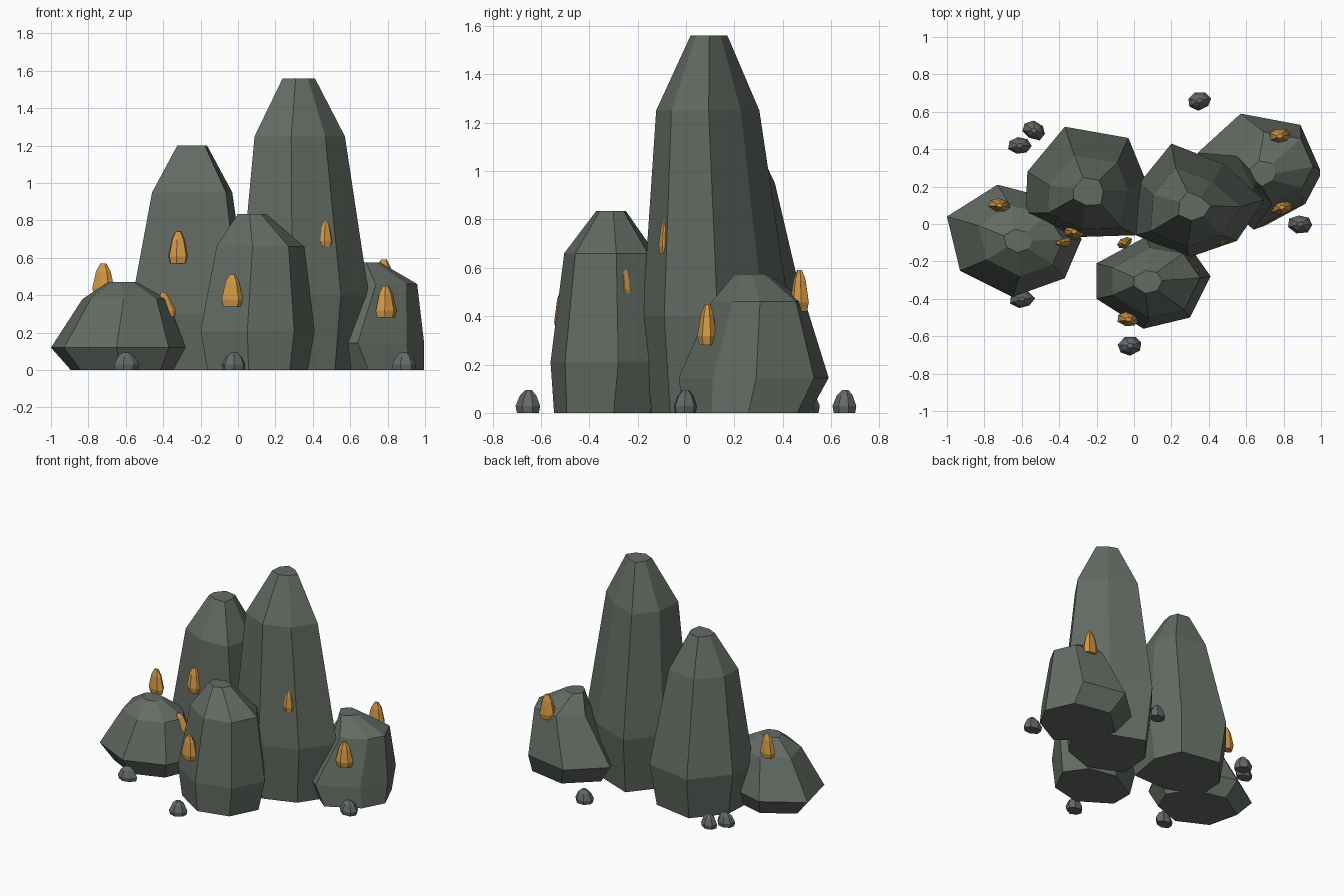
import bpy, bmesh, math, random
from mathutils import Matrix

if "Cube" in bpy.data.objects:
    bpy.data.objects.remove(bpy.data.objects["Cube"])

random.seed(4)


def material(name, rgb):
    m = bpy.data.materials.new(name)
    m.diffuse_color = (*rgb, 1)
    m.use_nodes = True
    m.node_tree.nodes["Principled BSDF"].inputs["Base Color"].default_value = m.diffuse_color
    return m


STONE = material("dark stone", (0.125, 0.148, 0.125))
PEBBLE = material("pebble grey", (0.125, 0.145, 0.138))
AMBER = material("amber", (0.64, 0.31, 0.06))


def stack(name, rings, mat, matrix=None):
    """Faceted solid skinned over a stack of rings with equal point counts."""
    bm = bmesh.new()
    loops = [[bm.verts.new(p) for p in ring] for ring in rings]
    n = len(loops[0])
    for low, high in zip(loops, loops[1:]):
        for i in range(n):
            j = (i + 1) % n
            bm.faces.new((low[i], low[j], high[j], high[i]))
    bm.faces.new(loops[0][::-1])
    bm.faces.new(loops[-1])
    if matrix:
        bm.transform(matrix)
    bmesh.ops.recalc_face_normals(bm, faces=bm.faces)
    me = bpy.data.meshes.new(name)
    bm.to_mesh(me)
    bm.free()
    me.materials.append(mat)
    ob = bpy.data.objects.new(name, me)
    bpy.context.collection.objects.link(ob)


def rock(name, outline, levels):
    """Widest outline, repeated per level (z, scale, box centre x, y)."""
    xs, ys = zip(*outline)
    mx, my = (min(xs) + max(xs)) / 2, (min(ys) + max(ys)) / 2
    rings = []
    for z, s, cx, cy in levels:
        cx, cy = (mx, my) if cx is None else (cx, cy)
        rings.append([(cx + (x - mx) * s, cy + (y - my) * s, z) for x, y in outline])
    stack(name, rings, STONE)


def lump(name, x, y, z, w, d, h, mat, profile, turn=0, lean=0):
    """Small seven-sided lump; profile holds (height, radius) fractions."""
    wob = [random.uniform(0.9, 1.08) for _ in range(7)]
    rings = [[(r * wob[i] * w / 2 * math.cos(math.tau * i / 7),
               r * wob[i] * d / 2 * math.sin(math.tau * i / 7), t * h)
              for i in range(7)] for t, r in profile]
    m = (Matrix.Translation((x, y, z)) @ Matrix.Rotation(lean, 4, 'Y')
         @ Matrix.Rotation(turn, 4, 'Z'))
    stack(name, rings, mat, m)


# Large pillars and boulders
rock("tall_pillar",
     [(.20, .43), (.03, .22), (.01, -.06), (.29, -.18), (.55, -.09), (.70, .13), (.48, .32)],
     [(0, .86, .35, .12), (.40, 1, None, None), (1.25, .70, .33, .09), (1.56, .25, .325, .095)])
rock("middle_pillar",
     [(-.37, .52), (-.57, .28), (-.58, .06), (-.31, -.07), (.01, -.06), (.06, .24), (-.03, .46)],
     [(0, .86, -.26, .22), (.30, 1, None, None), (.95, .67, -.245, .17), (1.20, .25, -.245, .175)])
rock("front_pillar",
     [(.06, -.07), (-.20, -.21), (-.20, -.40), (.05, -.56), (.30, -.50), (.41, -.28), (.29, -.11)],
     [(0, .88, .105, -.33), (.21, 1, None, None), (.66, .77, .12, -.315), (.835, .25, .075, -.31)])
rock("left_boulder",
     [(-1, .04), (-.93, -.25), (-.65, -.39), (-.37, -.29), (-.28, -.08), (-.42, .13), (-.73, .21)],
     [(0, .76, -.62, -.09), (.12, 1, None, None), (.38, .63, -.605, -.09), (.47, .21, -.62, -.09)])
rock("right_boulder",
     [(.57, .59), (.34, .38), (.48, .10), (.64, -.03), (.90, .11), (.995, .29), (.89, .53)],
     [(0, .84, .72, .25), (.145, 1, None, None), (.46, .62, .755, .30), (.575, .22, .69, .27)])

# Amber crystals growing from the rocks: x, y, base z, turn, lean
SHARD = [(0, .82), (.22, 1), (.75, .66), (1, .28)]
for i, (x, y, z, turn, lean) in enumerate([
        (-.32, -.04, .57, .1, 0), (-.37, -.10, .28, .2, -.25), (-.03, -.51, .34, -.1, 0),
        (.465, -.085, .66, .3, 0), (.79, .09, .28, .2, 0), (.78, .47, .42, .1, 0),
        (-.72, .10, .40, -.2, 0), (-.05, -.10, .36, .5, 0), (.325, -.27, .48, 1.2, 0)]):
    small = i in (1, 3, 7, 8)
    lump(f"amber_crystal_{i + 1}", x, y, z, .09 if small else .12,
         .055 if small else .08, .14 if small else .17, AMBER, SHARD, turn, lean)

# Loose pebbles on the ground
ROUND = [(0, .9), (.3, 1), (.75, .68), (1, .25)]
for i, (x, y) in enumerate([(-.60, -.40), (.89, 0), (-.02, -.65),
                            (.35, .66), (-.535, .50), (-.61, .42)]):
    lump(f"pebble_{i + 1}", x, y, 0, .135, .10, .095, PEBBLE, ROUND, random.uniform(-.3, .3))
